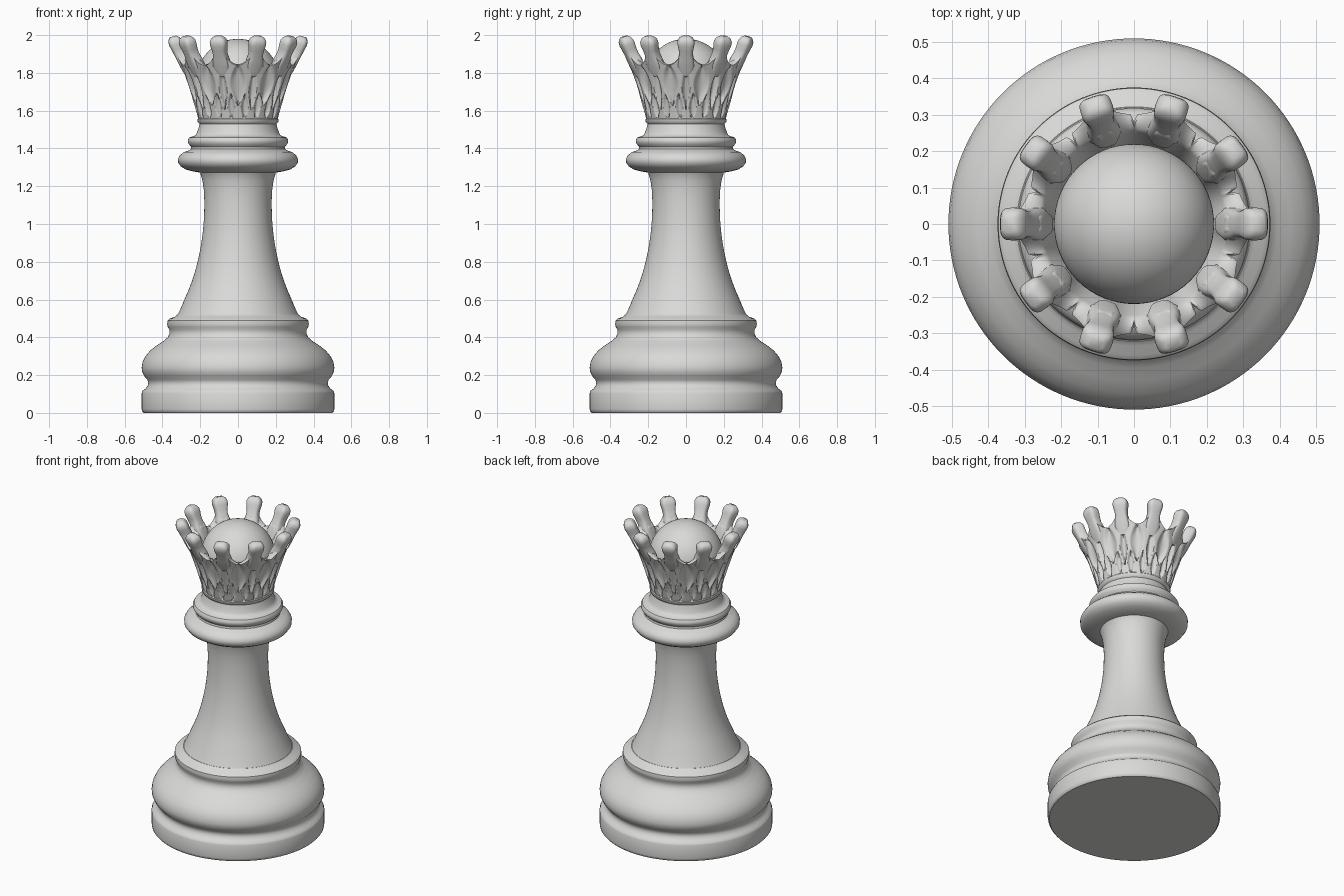
import bpy, bmesh, math
from math import sin, cos, pi

if "Cube" in bpy.data.objects:
    bpy.data.objects.remove(bpy.data.objects["Cube"])

mat = bpy.data.materials.new("light_grey")
mat.diffuse_color = (0.7, 0.7, 0.69, 1)
mat.use_nodes = True
mat.node_tree.nodes["Principled BSDF"].inputs["Base Color"].default_value = mat.diffuse_color
N = 10            # crown points


def finish(name, rows, angle=40, cap=True):
    """Skin closed rings of points into one smooth object."""
    bm = bmesh.new()
    rings = [[bm.verts.new(p) for p in row] for row in rows]
    n = len(rings[0])
    for a, b in zip(rings, rings[1:]):
        for i in range(n):
            j = (i + 1) % n
            bm.faces.new((a[i], a[j], b[j], b[i]))
    if cap:
        bm.faces.new(rings[0][::-1])
        bm.faces.new(rings[-1])
    bmesh.ops.recalc_face_normals(bm, faces=bm.faces)
    me = bpy.data.meshes.new(name)
    bm.to_mesh(me)
    bm.free()
    ob = bpy.data.objects.new(name, me)
    bpy.context.collection.objects.link(ob)
    shade(ob, angle)
    return ob


def shade(ob, angle):
    ob.data.materials.append(mat)
    bpy.ops.object.select_all(action='DESELECT')
    bpy.context.view_layer.objects.active = ob
    ob.select_set(True)
    bpy.ops.object.shade_smooth_by_angle(angle=math.radians(angle))


def lathe(name, profile, steps=128):
    finish(name, [[(r * cos(2 * pi * i / steps), r * sin(2 * pi * i / steps), z)
                   for i in range(steps)] for r, z in profile])


def lerp(table, x):
    for (x0, y0), (x1, y1) in zip(table, table[1:]):
        if x <= x1:
            return y0 + (y1 - y0) * (x - x0) / (x1 - x0)
    return table[-1][1]


# Turned parts
lathe("base", [(.5, 0), (.508, .008), (.51, .02), (.51, .105), (.505, .117), (.49, .128),
               (.478, .145), (.475, .16), (.48, .175), (.497, .195), (.508, .22), (.51, .24),
               (.505, .27), (.49, .3), (.465, .33), (.43, .357), (.395, .38), (.372, .4),
               (.363, .42), (.363, .44), (.372, .455), (.375, .47), (.373, .488), (.36, .5),
               (.335, .508), (.322, .52)])
lathe("shaft", [(.33, .5), (.32, .52), (.305, .55), (.284, .6), (.262, .65), (.243, .7),
                (.227, .75), (.214, .8), (.203, .85), (.194, .9), (.187, .95), (.182, 1),
                (.179, 1.06), (.178, 1.12), (.181, 1.18), (.188, 1.23), (.2, 1.27), (.21, 1.285)])
lathe("collar", [(.2, 1.272), (.235, 1.278), (.275, 1.288), (.303, 1.305), (.317, 1.325),
                 (.318, 1.345), (.308, 1.363), (.288, 1.38), (.262, 1.389), (.25, 1.396),
                 (.248, 1.408), (.257, 1.418), (.265, 1.43), (.266, 1.445), (.258, 1.458),
                 (.238, 1.464), (.225, 1.47), (.217, 1.485), (.208, 1.51), (.203, 1.53),
                 (.213, 1.54), (.215, 1.555), (.2, 1.57)])

# Carved crown wall
OUTER = [(1.53, .203), (1.6, .222), (1.7, .252), (1.8, .285), (1.86, .31), (1.92, .338)]
STEP = 2 * pi / N


def lens(d, z, z0, z1, w):
    t = (z - z0) / (z1 - z0)
    if not 0 < t < 1:
        return 0
    return max(0, 1 - (d / (w * sin(pi * t))) ** 2)


def relief(a, z):
    d = (a + STEP / 2) % STEP - STEP / 2      # offset from point centre
    gap = STEP / 2 - abs(d)                   # offset from notch centre
    low = abs(d) - STEP / 4
    return (.022 * lens(gap, z, 1.63, 1.85, .16)
            + .022 * lens(d, z, 1.61, 1.82, .085)
            + .016 * lens(low, z, 1.55, 1.69, .085))


COLS, ROWS = 360, 40
rows = [[] for _ in range(ROWS + 5)]
for i in range(COLS):
    a = 2 * pi * i / COLS
    d = abs((a + STEP / 2) % STEP - STEP / 2) / (STEP / 2)
    top = 1.84 + .055 * (1 - min(1, (1 - d) / .75)) ** 0 * min(1, (1 - d) / .75) ** 2
    pts = []
    for k in range(ROWS + 1):
        z = 1.535 + (top - 1.535) * k / ROWS
        pts.append((lerp(OUTER, z) - relief(a, z), z))
    r = pts[-1][0]
    pts += [(r - .012, top + .006), (.262, top - .003), (.25, top - .02), (.2, 1.66)]
    for row, (r, z) in zip(rows, pts):
        row.append((r * cos(a), r * sin(a), z))
finish("crown_wall", rows, 50)

# Crown points: (radius, height, half width, half thickness) sections
SECT = [(.25, 1.79, .03, .03), (.272, 1.84, .048, .037), (.29, 1.875, .042, .037),
        (.303, 1.9, .036, .036), (.316, 1.925, .039, .037), (.327, 1.95, .045, .039),
        (.334, 1.968, .045, .038), (.34, 1.983, .037, .03), (.344, 1.993, .022, .018)]
TILT = math.radians(26)
for k in range(N):
    a = k * STEP
    rows = []
    for r0, z0, w, t in SECT:
        row = []
        for i in range(24):
            q = 2 * pi * i / 24
            c, s = cos(q), sin(q)
            u = t * math.copysign(abs(c) ** .6, c)     # rounded box section
            v = w * math.copysign(abs(s) ** .6, s)
            r, z = r0 + u * cos(TILT), z0 - u * sin(TILT) * .6
            row.append((r * cos(a) - v * sin(a), r * sin(a) + v * cos(a), z))
        rows.append(row)
    finish(f"crown_point_{k + 1}", rows, 60)

# Ball inside the crown
bpy.ops.mesh.primitive_uv_sphere_add(segments=64, ring_count=32, radius=.22, location=(0, 0, 1.76))
ball = bpy.context.object
ball.name = "ball"
shade(ball, 40)
